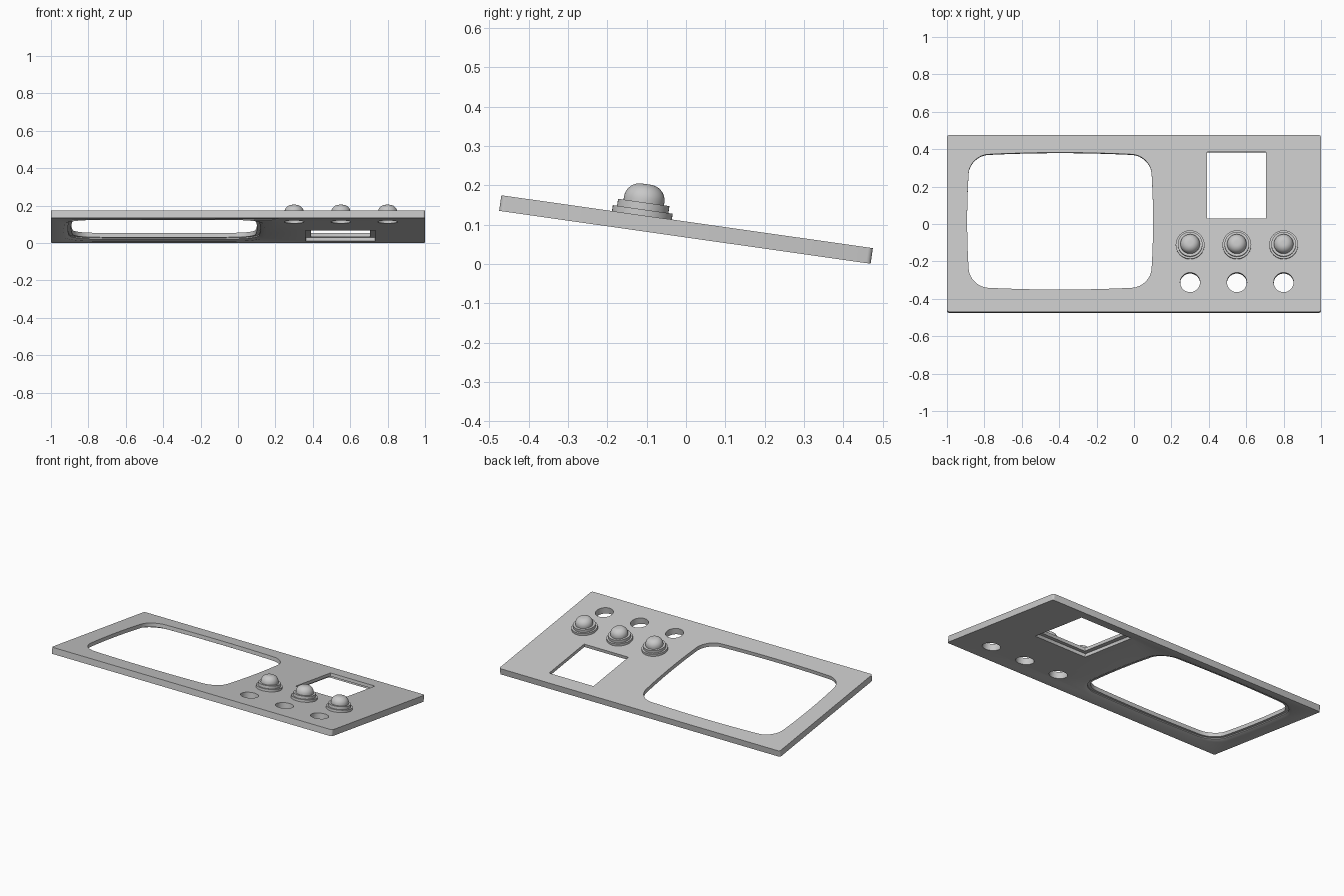
import bpy, bmesh, math
from mathutils import Matrix, Vector

if "Cube" in bpy.data.objects:
    bpy.data.objects.remove(bpy.data.objects["Cube"])

grey = bpy.data.materials.new("light_grey_plastic")
grey.use_nodes = True
grey.diffuse_color = (0.58, 0.58, 0.58, 1)
grey.node_tree.nodes["Principled BSDF"].inputs["Base Color"].default_value = grey.diffuse_color

# The whole panel slopes down towards the back
TILT = Matrix.Translation((0, 0, 0.0875)) @ Matrix.Rotation(math.radians(-8.1), 4, 'X')
HALF = 0.02


def rounded_rect(cx, cy, w, h, r, steps=8, bulge=0.0, side=1):
    """Outline with half sizes w, h; bulge pulls the corners in like a picture tube."""
    corners = []
    for i, (sx, sy) in enumerate([(1, 1), (-1, 1), (-1, -1), (1, -1)]):
        for k in range(steps + 1):
            a = math.pi / 2 * (i + k / steps)
            corners.append(Vector((sx * (w - r) + r * math.cos(a), sy * (h - r) + r * math.sin(a))))
    pts = []
    for i, p in enumerate(corners):
        q = corners[(i + 1) % len(corners)]
        n = side if i % (steps + 1) == steps else 1
        pts += [p.lerp(q, k / n) for k in range(n)]
    return [(cx + p.x * (1 - bulge / w * (p.y / h) ** 2),
             cy + p.y * (1 - bulge / h * (p.x / w) ** 2)) for p in pts]


def circle(cx, cy, r, n=40):
    return [(cx + r * math.cos(2 * math.pi * k / n), cy + r * math.sin(2 * math.pi * k / n))
            for k in range(n)]


def loft(name, layers):
    """Solid through stacked outlines, given from bottom to top as (outline, z)."""
    bm = bmesh.new()
    rings = [[bm.verts.new((x, y, z)) for x, y in outline] for outline, z in layers]
    bm.faces.new(rings[0][::-1])
    bm.faces.new(rings[-1])
    for a, b in zip(rings, rings[1:]):
        for i in range(len(a)):
            j = (i + 1) % len(a)
            bm.faces.new((a[i], a[j], b[j], b[i]))
    bmesh.ops.recalc_face_normals(bm, faces=bm.faces)
    mesh = bpy.data.meshes.new(name)
    bm.to_mesh(mesh)
    bm.free()
    mesh.materials.append(grey)
    ob = bpy.data.objects.new(name, mesh)
    bpy.context.collection.objects.link(ob)
    ob.matrix_world = TILT
    return ob


def smooth(ob):
    bpy.ops.object.select_all(action='DESELECT')
    ob.select_set(True)
    bpy.context.view_layer.objects.active = ob
    bpy.ops.object.shade_smooth_by_angle(angle=math.radians(30))


# Flat panel
panel = loft("front_panel", [(rounded_rect(0, 0, 1, 0.477, 0.012, 4), z) for z in (-HALF, HALF)])


# Screen opening, with a sloped seat on the underside
def screen(grow):
    return rounded_rect(-0.395, 0.013, 0.497 + grow, 0.37 + grow, 0.1 + grow, 8, 0.015, 10)


cutters = [
    loft("screen_cutter", [(screen(0), -0.1), (screen(0), 0.1)]),
    loft("screen_seat_cutter", [(screen(0.045), -0.03), (screen(0.04), -HALF),
                                (screen(0.018), -0.01), (screen(0.018), -0.004)]),
    # Display window with a square seat underneath
    loft("window_cutter", [(rounded_rect(0.548, 0.206, 0.158, 0.18, 0.004, 2), z) for z in (-0.1, 0.1)]),
    loft("window_seat_cutter", [(rounded_rect(0.548, 0.206, 0.186, 0.208, 0.004, 2), z) for z in (-0.1, 0)]),
]

# Button holes and domed knobs in three columns
for label, x in (("left_knob", 0.8), ("middle_knob", 0.55), ("right_knob", 0.3)):
    cutters.append(loft("button_hole_cutter", [(circle(x, -0.318, 0.053), z) for z in (-0.1, 0.1)]))
    profile = [(0.077, 0.01), (0.077, 0.035), (0.066, 0.035), (0.066, 0.053), (0.052, 0.053), (0.052, 0.06)]
    for k in range(1, 9):
        a = math.pi / 2 * k / 9
        profile.append((0.012 + 0.04 * math.cos(a), 0.06 + 0.04 * math.sin(a)))
    profile.append((0.012, 0.1))
    smooth(loft(label, [(circle(x, -0.116, r), z) for r, z in profile]))

# Cut the openings and keep the result as plain geometry
for cutter in cutters:
    mod = panel.modifiers.new(cutter.name, 'BOOLEAN')
    mod.operation = 'DIFFERENCE'
    mod.solver = 'EXACT'
    mod.object = cutter
bpy.context.view_layer.update()
cut_mesh = bpy.data.meshes.new_from_object(panel.evaluated_get(bpy.context.evaluated_depsgraph_get()))
panel.modifiers.clear()
panel.data = cut_mesh
for cutter in cutters:
    bpy.data.objects.remove(cutter)
smooth(panel)
